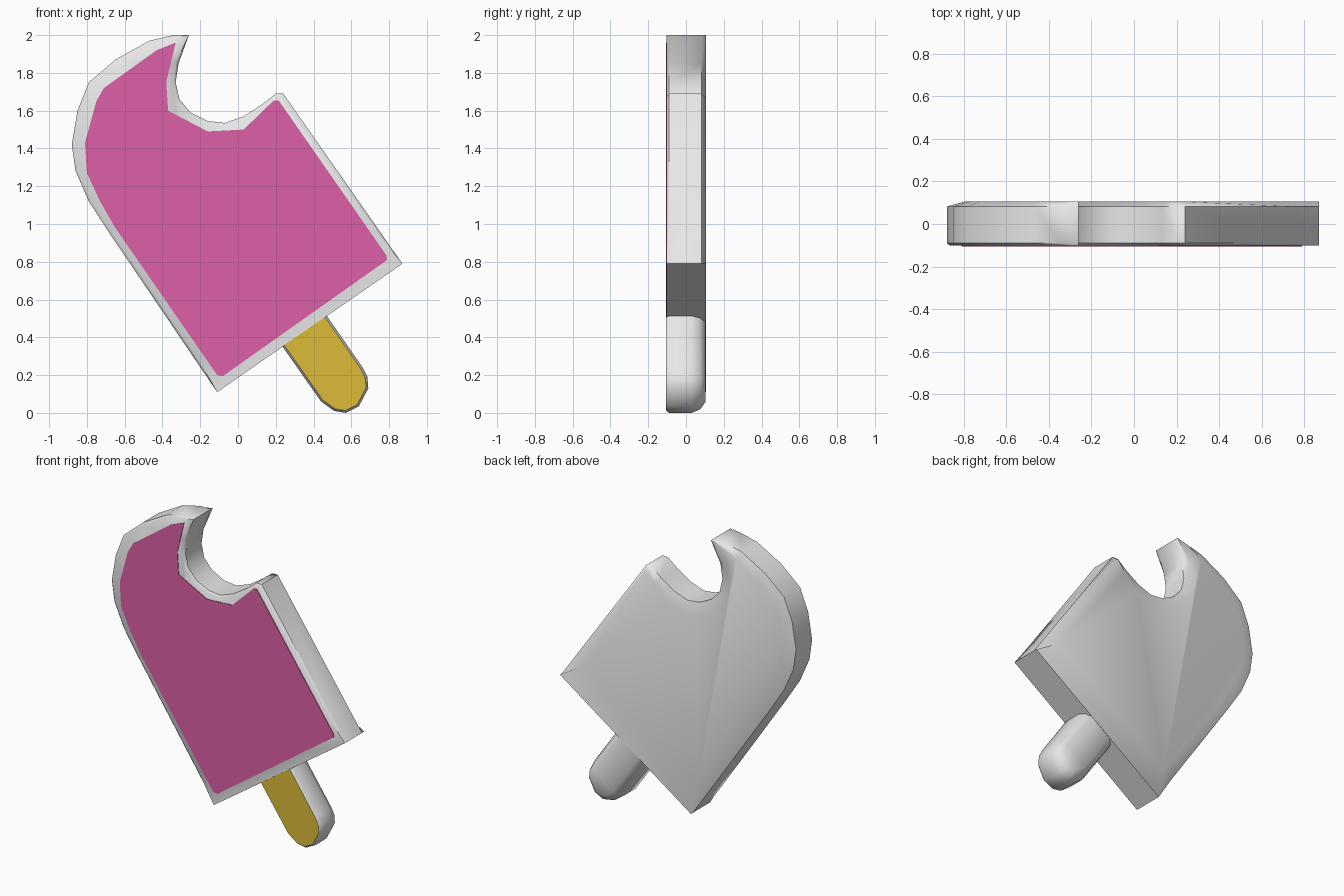
import bpy, bmesh
from mathutils import Vector

if "Cube" in bpy.data.objects:
    bpy.data.objects.remove(bpy.data.objects["Cube"])


def material(name, rgb):
    m = bpy.data.materials.new(name)
    m.diffuse_color = (*rgb, 1)
    m.use_nodes = True
    m.node_tree.nodes["Principled BSDF"].inputs["Base Color"].default_value = m.diffuse_color
    return m


white = material("white coating", (0.8, 0.8, 0.8))
pink = material("pink icing", (0.72, 0.115, 0.39))
yellow = material("yellow wood", (0.72, 0.5, 0.04))


def inset(pts, d, flat_edge=None, weights={}):
    """Offset a counterclockwise outline inwards; flat_edge stays in place."""
    n = len(pts)
    P = [Vector(p) for p in pts]
    normals = []
    for i in range(n):
        e = (P[(i + 1) % n] - P[i]).normalized()
        normals.append(Vector((-e.y, e.x)))
    out = []
    for i in range(n):
        a, b = normals[i - 1], normals[i]
        da = 0 if (i - 1) % n == flat_edge else d
        db = 0 if i == flat_edge else d
        det = a.x * b.y - a.y * b.x
        if abs(det) < 0.05:
            move = (a + b).normalized() * d
        else:
            move = Vector((da * b.y - db * a.y, a.x * db - b.x * da)) / det
        if move.length > 1.5 * d:
            move = move.normalized() * 1.5 * d
        out.append(tuple(P[i] + move * weights.get(i, 1)))
    return out


def loft(name, layers, mats, front_mat=0, angle=0.85):
    """Skin outlines stacked from front to back and cap both ends."""
    bm = bmesh.new()
    rings = [[bm.verts.new((x, y, z)) for x, z in pts] for pts, y in layers]
    n = len(rings[0])
    front = bm.faces.new(rings[0])
    front.material_index = front_mat
    bm.faces.new(rings[-1][::-1])
    for a, b in zip(rings, rings[1:]):
        for i in range(n):
            j = (i + 1) % n
            bm.faces.new((a[i], b[i], b[j], a[j]))
    bmesh.ops.recalc_face_normals(bm, faces=bm.faces[:])
    me = bpy.data.meshes.new(name)
    bm.to_mesh(me)
    bm.free()
    for m in mats:
        me.materials.append(m)
    ob = bpy.data.objects.new(name, me)
    bpy.context.collection.objects.link(ob)
    bpy.ops.object.select_all(action='DESELECT')
    ob.select_set(True)
    bpy.context.view_layer.objects.active = ob
    bpy.ops.object.shade_smooth_by_angle(angle=angle)
    return ob


# Ice body outline: tip, rounded left shoulder, base corners, right top, bite
body = [(-0.26, 2.0), (-0.34, 2.0), (-0.47, 1.97), (-0.65, 1.87), (-0.79, 1.75),
        (-0.85, 1.60), (-0.88, 1.42), (-0.86, 1.28), (-0.79, 1.12), (-0.68, 0.95),
        (-0.22, 0.272), (-0.11, 0.11), (0.87, 0.79), (0.765, 0.94), (0.24, 1.69),
        (0.20, 1.69), (0.13, 1.635), (0.03, 1.57), (-0.07, 1.535), (-0.16, 1.545),
        (-0.25, 1.59), (-0.31, 1.66), (-0.33, 1.75), (-0.315, 1.85)]
front_w = {0: 0, 11: 0, 12: 0}
back_w = {0: 0, 1: 0.25, 2: 0.6, 11: 0, 12: 0, 14: 0.3, 15: 0.3, 16: 0.6, 23: 0.5}
loft("ice_body", [(inset(body, 0.014, 11, front_w), -0.102),
                  (body, -0.09), (body, 0.082),
                  (inset(body, 0.08, 11, back_w), 0.105)], [white])

# Pink icing panel on the front
icing = [(-0.33, 1.96), (-0.43, 1.92), (-0.71, 1.72), (-0.75, 1.65), (-0.81, 1.43),
         (-0.80, 1.27), (-0.73, 1.12), (-0.65, 0.98), (-0.11, 0.20), (-0.08, 0.195),
         (0.79, 0.81), (0.785, 0.835), (0.215, 1.655), (0.19, 1.655), (0.03, 1.50),
         (-0.16, 1.49), (-0.37, 1.60), (-0.38, 1.75)]
loft("icing_panel", [(icing, -0.106), (icing, -0.1)], [pink])

# Stick with yellow front and rounded back; its top edge lies on the body base
stick = [(0.235, 0.352), (0.44, 0.06), (0.51, 0.01), (0.57, 0.0), (0.64, 0.035),
         (0.69, 0.13), (0.685, 0.19), (0.66, 0.24), (0.47, 0.514)]
top = len(stick) - 1
loft("stick", [(inset(stick, 0.012, top), -0.105), (stick, -0.09), (stick, 0.03),
               (inset(stick, 0.018, top), 0.075),
               (inset(stick, 0.055, top), 0.103)], [white, yellow], front_mat=1)
